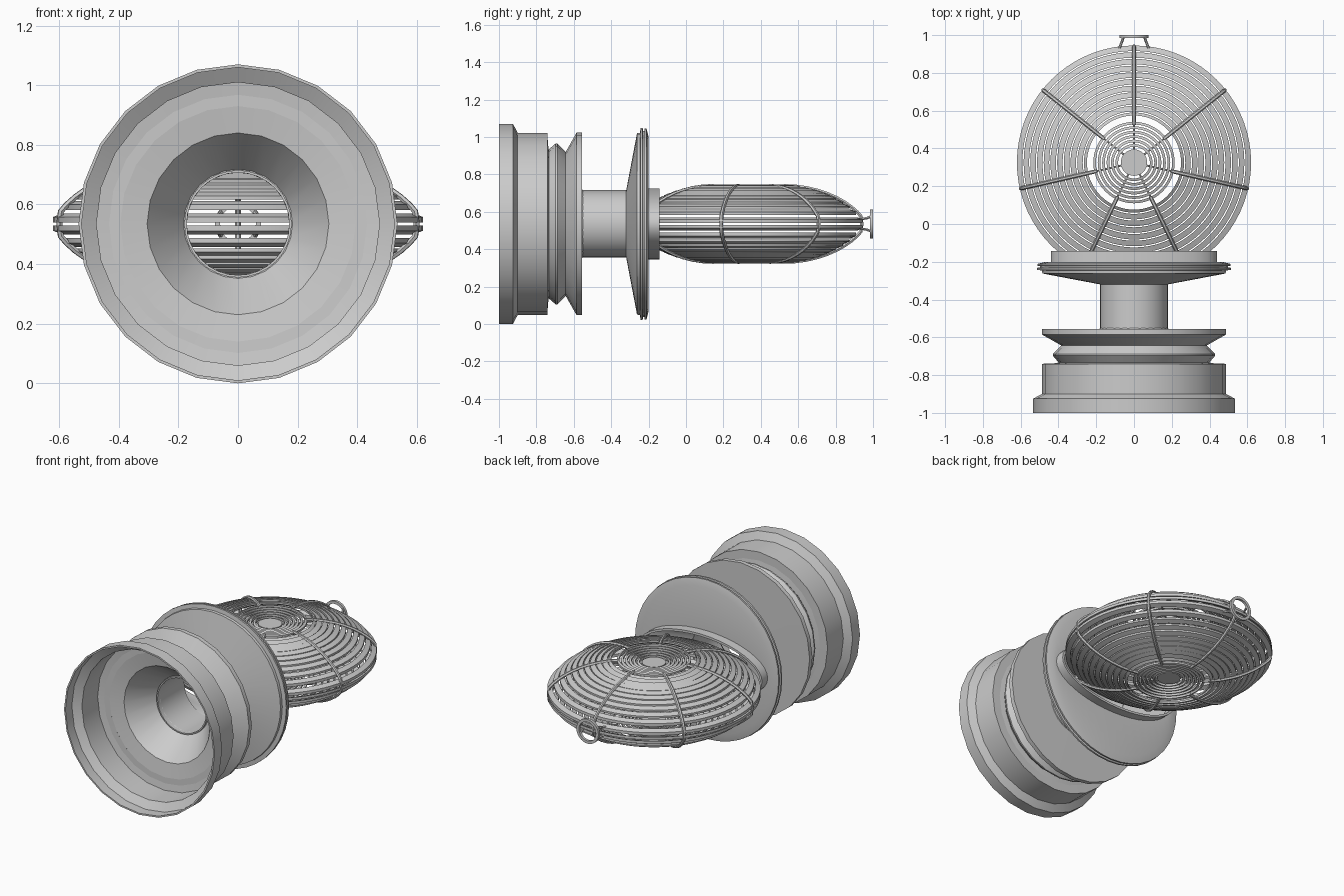
import bpy, bmesh, math
from mathutils import Vector

if "Cube" in bpy.data.objects:
    bpy.data.objects.remove(bpy.data.objects["Cube"])

AX = 0.535            # height of the main axis
CY, R = 0.325, 0.62   # cage centre and radius


def finish(name, bm, angle=35):
    bmesh.ops.recalc_face_normals(bm, faces=bm.faces)
    me = bpy.data.meshes.new(name)
    bm.to_mesh(me)
    bm.free()
    ob = bpy.data.objects.new(name, me)
    bpy.context.collection.objects.link(ob)
    bpy.context.view_layer.objects.active = ob
    ob.select_set(True)
    bpy.ops.object.shade_smooth_by_angle(angle=math.radians(angle))
    ob.select_set(False)
    return ob


def loft(bm, sections, point, n, closed=True):
    # skin a stack of round sections; closed joins last to first
    loops = []
    for s in sections:
        loops.append([bm.verts.new(point(s, 2 * math.pi * i / n)) for i in range(n)])
    for k in range(len(loops) if closed else len(loops) - 1):
        a, b = loops[k], loops[(k + 1) % len(loops)]
        for i in range(n):
            j = (i + 1) % n
            bm.faces.new((a[i], a[j], b[j], b[i]))
    return loops


def along_y(s, t):    # section (x radius, z radius, y)
    return (s[0] * math.cos(t), s[2], AX + s[1] * math.sin(t))


def around_z(s, t):   # section (radius, height) about the cage centre
    return (s[0] * math.cos(t), CY + s[0] * math.sin(t), AX + s[1])


def body(name, sections, n=24):
    bm = bmesh.new()
    loft(bm, sections, along_y, n)
    return finish(name, bm)


def rods(name, paths, radius):
    cu = bpy.data.curves.new(name, 'CURVE')
    cu.dimensions = '3D'
    cu.bevel_depth = radius
    cu.bevel_resolution = 1
    cu.use_fill_caps = True
    for p in paths:
        sp = cu.splines.new('POLY')
        sp.points.add(len(p) - 1)
        for q, co in zip(sp.points, p):
            q.co = (*co, 1)
    ob = bpy.data.objects.new(name, cu)
    bpy.context.collection.objects.link(ob)
    bpy.context.view_layer.objects.active = ob
    ob.select_set(True)
    bpy.ops.object.convert(target='MESH')
    bpy.ops.object.shade_smooth_by_angle(angle=math.radians(40))
    bpy.context.object.select_set(False)


# bell mouth with grooved rear ring and funnel inside
bell = [(.535, -1), (.535, -.925), (.487, -.9), (.487, -.74), (.395, -.738),
        (.43, -.697), (.43, -.688), (.385, -.643), (.488, -.585), (.488, -.557),
        (.178, -.555), (.172, -.54), (.305, -.72), (.475, -.745), (.475, -.905),
        (.525, -.935), (.525, -1)]
body("bell_mouth", [(r, r, y) for r, y in bell])

# neck tube
neck = [(.18, -.57), (.18, -.305), (.172, -.305), (.172, -.57)]
body("neck_tube", [(r, r, y) for r, y in neck], 32)

# flange with a thin double rim, ending in the oval collar that holds the cage
flange = [(.178, -.32), (.485, -.262), (.487, -.246), (.513, -.243), (.513, -.232),
          (.498, -.229), (.498, -.223), (.51, -.221), (.51, -.211), (.465, -.2)]
body("flange_and_collar", [(r, r, y) for r, y in flange] +
     [(.44, .19, -.2), (.44, .19, -.143), (.425, .175, -.143),
      (.425, .175, -.205), (.172, .172, -.3)], 40)


def dome(r):
    # half height of the cage at a given radius
    t = min(max((r - .2) / (R + .01 - .2), 0), 1)
    return .2 * (1 - t * t) ** .7


# louvre rings, mirrored top and bottom
bm = bmesh.new()
radii = [.265 + .0355 * i for i in range(11)]
for side in (1, -1):
    for r in radii:
        z, w = dome(r), .029 if r > .3 else .016
        th = .012 if r < .55 else .018
        prof = [(r, z), (r - w, z + .012), (r - w, z + .012 - th), (r, z - th)]
        loft(bm, [(a, side * b) for a, b in prof], around_z, 72)
finish("louvre_rings", bm)

# fine rings in the middle
bm = bmesh.new()
for side in (1, -1):
    for i in range(6):
        r = .098 + .0235 * i
        z = .188 + .0035 * i
        prof = [(r, z), (r - .014, z + .005), (r - .014, z - .009), (r, z - .012)]
        loft(bm, [(a, side * b) for a, b in prof], around_z, 48)
finish("centre_rings", bm)

# round cap in each centre
bm = bmesh.new()
for side in (1, -1):
    loops = loft(bm, [(.07, side * .188), (.07, side * .174)], around_z, 32, False)
    for lp in loops:
        bm.faces.new(lp)
finish("centre_caps", bm)

# seven ribs running over the edge from top to bottom
paths = []
for k in range(7):
    a = math.pi / 2 + k * 2 * math.pi / 7
    half = [(r, dome(r) + .004) for r in
            (.2, .26, .32, .38, .43, .48, .52, .56, .59, .61)]
    outline = half + [(.615, 0)] + [(r, -z) for r, z in reversed(half)]
    paths.append([Vector((r * math.cos(a), CY + r * math.sin(a), AX + z))
                  for r, z in outline])
rods("cage_ribs", paths, .0105)

# thin struts carrying the fine rings
paths = []
for side in (1, -1):
    for k in range(7):
        a = math.pi / 2 + k * 2 * math.pi / 7
        paths.append([Vector((r * math.cos(a), CY + r * math.sin(a), AX + side * z))
                      for r, z in ((.06, .178), (.24, .192))])
rods("centre_struts", paths, .005)

# hanging ring on the rear tip and its struts
body("hanging_ring", [(.078, .078, .984), (.078, .078, 1), (.06, .06, 1),
                      (.06, .06, .984)], 32)
rods("hanging_ring_struts",
     [[Vector((.078 * sx, .93, AX + .025 * sz)),
       Vector((.064 * sx, .965, AX + .03 * sz)),
       Vector((.056 * sx, .99, AX + .04 * sz))]
      for sx in (1, -1) for sz in (1, -1)], .007)
